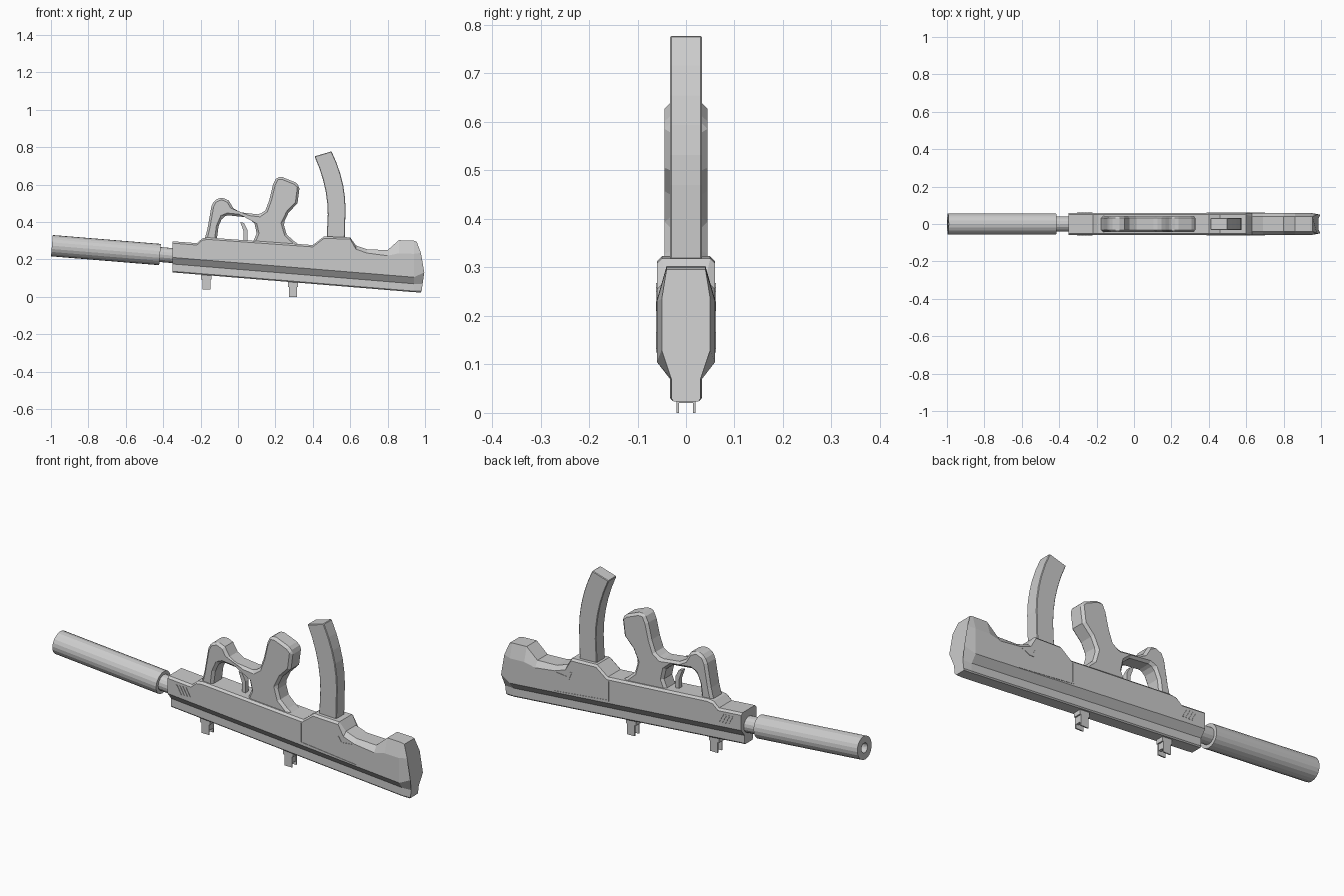
import bpy, bmesh, math
from mathutils import Vector

if "Cube" in bpy.data.objects:
    bpy.data.objects.remove(bpy.data.objects["Cube"])

GREY = (.6, .6, .6, 1)
grey = bpy.data.materials.new("plain_grey")
grey.use_nodes = True
grey.diffuse_color = GREY
grey.node_tree.nodes["Principled BSDF"].inputs["Base Color"].default_value = GREY

SLOPE = .082          # fall of the bore line per unit of length
HALF_WIDTH = .06      # half width of the body
RAIL = .033           # half width of the lower rail and the magazine


def finish(name, bm, bevel=0):
    bmesh.ops.recalc_face_normals(bm, faces=bm.faces)
    mesh = bpy.data.meshes.new(name)
    bm.to_mesh(mesh)
    bm.free()
    mesh.materials.append(grey)
    obj = bpy.data.objects.new(name, mesh)
    bpy.context.scene.collection.objects.link(obj)
    if bevel:
        mod = obj.modifiers.new("edge", "BEVEL")
        mod.width, mod.segments, mod.angle_limit = bevel, 1, math.radians(40)


def loft(name, rings):
    """Skin closed rings and cap both ends."""
    bm = bmesh.new()
    loops = [[bm.verts.new(point) for point in ring] for ring in rings]
    count = len(loops[0])
    for first, second in zip(loops, loops[1:]):
        for i in range(count):
            j = (i + 1) % count
            bm.faces.new((first[i], first[j], second[j], second[i]))
    bm.faces.new(loops[0])
    bm.faces.new(loops[-1])
    finish(name, bm)


def slab(name, outline, half, bevel=0, y=0):
    """Extrude an x-z outline along y."""
    bm = bmesh.new()
    face = bm.faces.new([bm.verts.new((x, y - half, z)) for x, z in outline])
    out = bmesh.ops.extrude_face_region(bm, geom=[face])["geom"]
    verts = [item for item in out if isinstance(item, bmesh.types.BMVert)]
    bmesh.ops.translate(bm, vec=(0, 2 * half, 0), verts=verts)
    finish(name, bm, bevel)


def slab_pair(name, outline, half, y):
    slab(name + "_left", outline, half, y=y)
    slab(name + "_right", outline, half, y=-y)


def box(left, right, low, high):
    return [(left, low), (right, low), (right, high), (left, high)]


def slanted(left, right, low, high, shift):
    """Four-sided outline whose right end is shifted in z."""
    return [(left, low), (right, low + shift), (right, high + shift), (left, high)]


def tube(name, left, profile, sides):
    """Revolve (distance, radius) steps around the sloping bore line."""
    axis = Vector((1, 0, -SLOPE)).normalized()
    up = Vector((SLOPE, 0, 1)).normalized()
    side = Vector((0, 1, 0))
    start = Vector((left, 0, .192 - SLOPE * left))
    angles = [math.tau * i / sides for i in range(sides)]
    loft(name, [[start + axis * along + radius * (up * math.cos(a) + side * math.sin(a))
                 for a in angles] for along, radius in profile])


def bottom(x):
    return .102 - SLOPE * x


# Body: narrow lower rail, sloped sides and a shaped top line
def mirrored(half):
    return half + [(x, -y, z) for x, y, z in reversed(half)]


def section(x, top, chamfer):
    base = bottom(x)
    inset = min(chamfer, .02)
    return mirrored([(x, RAIL - .005, base), (x, RAIL, base + .006), (x, RAIL, base + .045),
                     (x, HALF_WIDTH, base + .08), (x, HALF_WIDTH, top - chamfer),
                     (x, HALF_WIDTH - inset, top)])


top_line = [(-.35, .297, .01), (-.22, .287, .01), (-.19, .313, .01), (-.16, .317, .01),
            (.4, .277, .01), (.46, .323, .01), (.6, .318, .01), (.63, .275, .02),
            (.69, .254, .02), (.8, .25, .03), (.86, .303, .07), (.94, .3, .07)]
butt = mirrored([(.977, RAIL - .007, .024), (.982, RAIL - .003, .03),
                 (.987, RAIL - .003, .07), (.996, .05, .13), (.978, .05, .235),
                 (.955, .04, .296)])
loft("body", [section(*station) for station in top_line] + [butt])

# Vent slats, panel seams and the rear latch on both sides
for i in range(4):
    left = -.305 + .017 * i
    slab_pair(f"vent_slat_{i}", [(left, .268), (left + .008, .268),
                                 (left + .032, .225), (left + .024, .225)],
              .002, HALF_WIDTH)
slab_pair("panel_seam", box(.388, .395, .16, .26), .002, HALF_WIDTH)
slab_pair("panel_ledge", slanted(.395, .7, .158, .166, -.033), .002, HALF_WIDTH)
slab_pair("rear_latch", [(.594, .25), (.61, .21), (.64, .21), (.68, .23),
                         (.62, .224), (.604, .25)], .002, HALF_WIDTH)

# Barrel and hollow muzzle tube
tube_radius, bore_radius, tube_length = .057, .024, .58
tube("muzzle_tube", -.995, [(.08, bore_radius), (0, bore_radius), (0, tube_radius),
                            (tube_length, tube_radius)], 20)
tube("barrel", -.43, [(0, .04), (.12, .04)], 16)

# Guard bow and hand grip in one outline: outer edge, then the finger opening
outer_edge = [(-.18, .3), (-.163, .366), (-.142, .484), (-.126, .516), (-.088, .532),
              (-.05, .516), (-.024, .473), (.013, .452), (.115, .44), (.147, .463),
              (.168, .52), (.187, .6), (.206, .64), (.238, .64), (.307, .612),
              (.33, .59), (.318, .5), (.27, .45), (.243, .393), (.26, .334),
              (.3, .297), (.34, .27)]
opening = [(.07, .27), (.1, .34), (.088, .393), (.05, .425), (-.056, .436),
           (-.083, .425), (-.104, .377), (-.115, .295)]
slab("guard_and_grip", outer_edge + opening, .044, bevel=.012)
slab("trigger", [(.012, .4), (.032, .395), (.05, .36), (.05, .29), (.03, .29), (.03, .35)],
     .012)

# Curved magazine: both long edges follow arcs, and the tip is cut on a slant
steps = [i / 5 for i in range(6)]
back_edge = [(.575 - .075 * t * t, .47 + .308 * t) for t in steps]
front_edge = [(.48 - .071 * t * t, .44 + .311 * t) for t in steps]
slab("magazine", [(.473, .29), (.57, .29)] + back_edge + front_edge[::-1], RAIL, bevel=.003)

# Sling mounts under the rail: foot, two side plates and a cross bar
for label, x, low in (("front", -.17, .04), ("rear", .293, 0)):
    high = bottom(x)
    slab(label + "_mount_foot", box(x - .027, x + .027, high - .024, high + .01), .02)
    slab_pair(label + "_mount_plate", box(x - .02, x + .022, low, high), .003, .017)
    slab(label + "_mount_bar", box(x + .006, x + .02, low + .02, high), .017)
